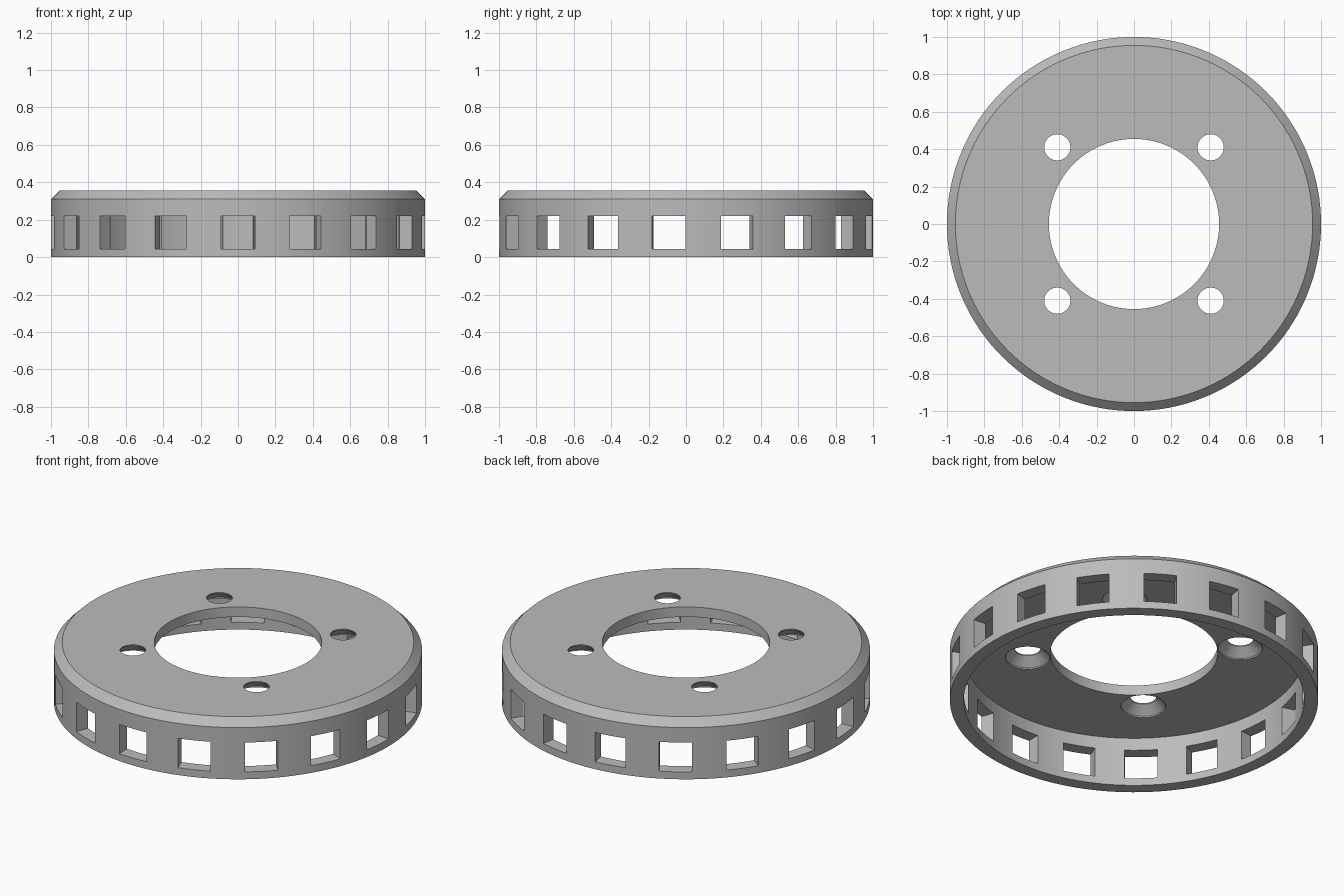
import bpy, bmesh
from math import pi, tau, radians, cos, sin
from mathutils import Matrix, Vector

cube = bpy.data.objects.get("Cube")
if cube:
    bpy.data.objects.remove(cube, do_unlink=True)

HEIGHT, PLATE_BOTTOM = 0.355, 0.295
WINDOWS = 17

grey = bpy.data.materials.new("plain grey")
grey.use_nodes = True
colour = (0.5, 0.5, 0.5, 1)
grey.diffuse_color = colour
grey.node_tree.nodes["Principled BSDF"].inputs["Base Color"].default_value = colour


def lathe(bm, profile, steps, centre=(0, 0)):
    """Spin a closed (radius, z) profile around a vertical axis."""
    verts = [bm.verts.new((centre[0] + r, centre[1], z)) for r, z in profile]
    edges = [bm.edges.new((verts[i - 1], verts[i])) for i in range(len(verts))]
    bmesh.ops.spin(bm, geom=verts + edges, cent=(*centre, 0), axis=(0, 0, 1),
                   angle=tau, steps=steps, use_duplicate=False)
    bmesh.ops.remove_doubles(bm, verts=bm.verts, dist=1e-5)


def make_object(name, bm):
    bmesh.ops.recalc_face_normals(bm, faces=bm.faces)
    mesh = bpy.data.meshes.new(name)
    bm.to_mesh(mesh)
    bm.free()
    mesh.materials.append(grey)
    obj = bpy.data.objects.new(name, mesh)
    bpy.context.collection.objects.link(obj)
    return obj


# Ring body: skirt, chamfered shoulder and top plate with a central opening
bm = bmesh.new()
lathe(bm, [(0.925, 0), (1, 0), (1, 0.31), (0.955, HEIGHT), (0.455, HEIGHT),
           (0.455, PLATE_BOTTOM), (0.925, PLATE_BOTTOM)], 136)
ring = make_object("slotted_ring", bm)

# Window cutters: one box per opening around the skirt
bm = bmesh.new()
for i in range(WINDOWS):
    turn = Matrix.Rotation(-pi / 2 + i * tau / WINDOWS, 4, 'Z')
    place = turn @ Matrix.Translation((0.97, 0, 0.132)) @ Matrix.Diagonal((0.3, 0.18, 0.176, 1))
    bmesh.ops.create_cube(bm, size=1, matrix=place)
window_cutter = make_object("window_cutter", bm)

# Bolt hole cutters: countersunk from underneath
bm = bmesh.new()
for x in (-0.41, 0.41):
    for y in (-0.41, 0.41):
        rings = []
        for r, z in ((0.122, PLATE_BOTTOM - 0.05), (0.122, PLATE_BOTTOM + 0.008),
                     (0.07, HEIGHT - 0.006), (0.07, HEIGHT + 0.05)):
            rings.append([bm.verts.new((x + r * cos(a * tau / 40), y + r * sin(a * tau / 40), z))
                          for a in range(40)])
        for low, high in zip(rings, rings[1:]):
            for k in range(40):
                bm.faces.new((low[k - 1], low[k], high[k], high[k - 1]))
        bm.faces.new(rings[0])
        bm.faces.new(rings[-1])
hole_cutter = make_object("bolt_hole_cutter", bm)

# Cut the openings and keep the finished mesh
for cutter in (window_cutter, hole_cutter):
    cutter.hide_render = True
    cut = ring.modifiers.new(cutter.name, 'BOOLEAN')
    cut.operation, cut.solver, cut.object = 'DIFFERENCE', 'EXACT', cutter
bpy.context.view_layer.update()
finished = bpy.data.meshes.new_from_object(ring.evaluated_get(bpy.context.evaluated_depsgraph_get()))
ring.modifiers.clear()
ring.data = finished
for cutter in (window_cutter, hole_cutter):
    bpy.data.objects.remove(cutter, do_unlink=True)

# Smooth the round walls and keep the edges crisp
bpy.ops.object.select_all(action='DESELECT')
ring.select_set(True)
bpy.context.view_layer.objects.active = ring
bpy.ops.object.shade_smooth_by_angle(angle=radians(25))
